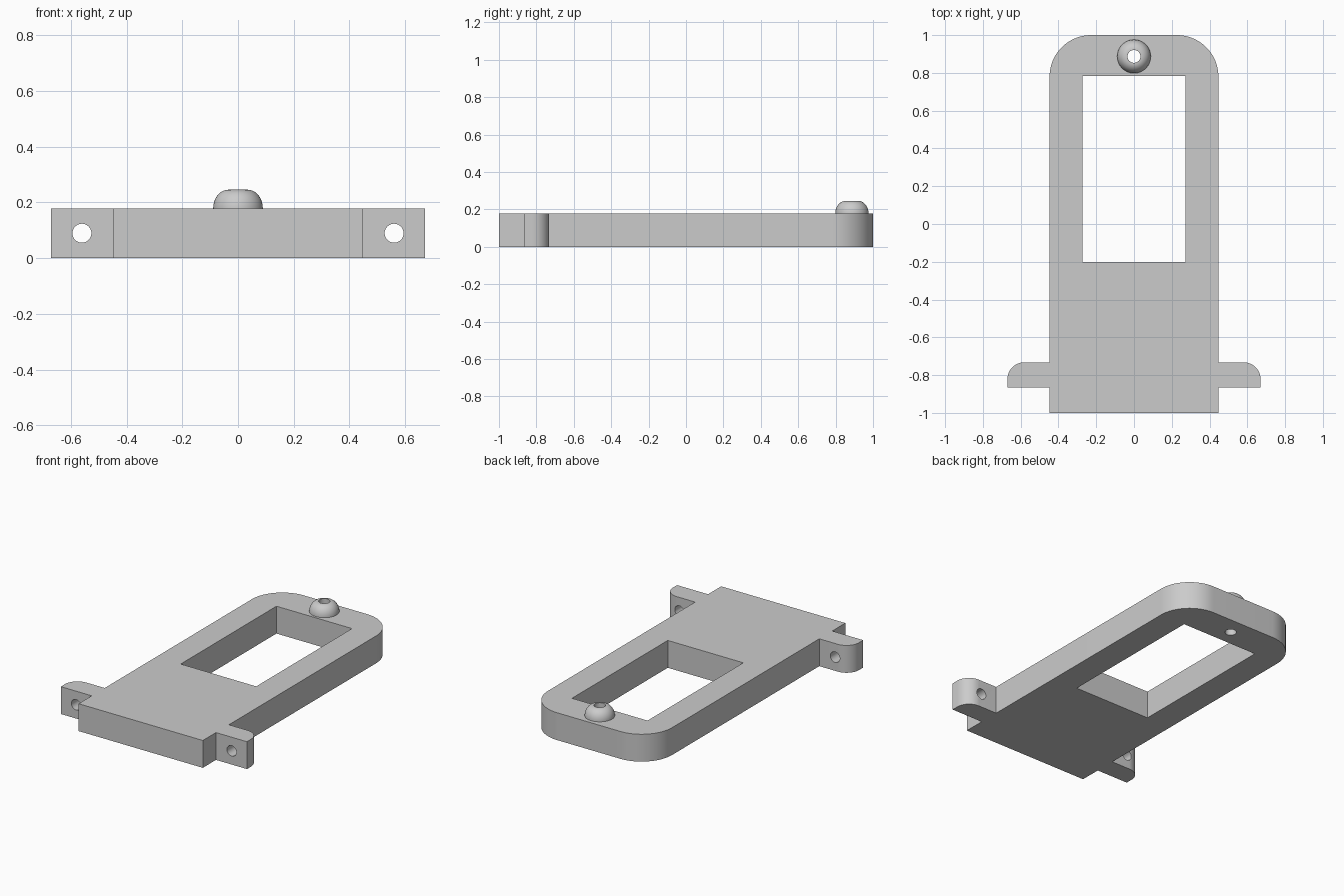
import bpy, bmesh
from math import radians, sin, cos, pi
from mathutils import Matrix, Vector

if "Cube" in bpy.data.objects:
    bpy.data.objects.remove(bpy.data.objects["Cube"], do_unlink=True)

HEIGHT = 0.178
HOLE = 0.034
KNOB_Y = 0.887

grey = bpy.data.materials.new("light_grey")
grey.use_nodes = True
grey.diffuse_color = (0.6, 0.6, 0.6, 1)
grey.node_tree.nodes["Principled BSDF"].inputs["Base Color"].default_value = (0.6, 0.6, 0.6, 1)


def arc(cx, cy, r, start, end, steps):
    angles = [radians(start + (end - start) * i / steps) for i in range(steps + 1)]
    return [(cx + r * cos(a), cy + r * sin(a)) for a in angles]


def make_object(name, bm):
    bmesh.ops.recalc_face_normals(bm, faces=bm.faces)
    mesh = bpy.data.meshes.new(name)
    bm.to_mesh(mesh)
    bm.free()
    mesh.materials.append(grey)
    obj = bpy.data.objects.new(name, mesh)
    bpy.context.collection.objects.link(obj)
    return obj


def select_only(obj):
    bpy.ops.object.select_all(action="DESELECT")
    obj.select_set(True)
    bpy.context.view_layer.objects.active = obj


def add_cylinder(bm, location, axis_rotation, depth):
    bmesh.ops.create_cone(bm, cap_ends=True, segments=40, radius1=HOLE, radius2=HOLE,
                          depth=depth, matrix=Matrix.Translation(location) @ axis_rotation)


# Base plate: half outline with one side lug, mirrored and extruded
half = [(0.447, -1), (0.447, -0.865), (0.67, -0.865)]
half += arc(0.58, -0.822, 0.09, 0, 90, 12)
half += [(0.447, -0.732)]
half += arc(0.227, 0.78, 0.22, 0, 90, 20)
outline = half + [(-x, y) for x, y in reversed(half)]

bm = bmesh.new()
face = bm.faces.new([bm.verts.new((x, y, 0)) for x, y in outline])
top = bmesh.ops.extrude_face_region(bm, geom=[face])["geom"]
bmesh.ops.translate(bm, vec=(0, 0, HEIGHT),
                    verts=[v for v in top if isinstance(v, bmesh.types.BMVert)])
plate = make_object("base_plate", bm)

# Cutter: window, lug holes and the hole under the knob
bm = bmesh.new()
window = Matrix.Translation((0, 0.2915, HEIGHT / 2)) @ Matrix.Diagonal((0.544, 0.985, 1, 1))
bmesh.ops.create_cube(bm, size=1, matrix=window)
for side in (-1, 1):
    add_cylinder(bm, Vector((side * 0.56, -0.8, HEIGHT / 2)), Matrix.Rotation(pi / 2, 4, "X"), 0.4)
add_cylinder(bm, Vector((0, KNOB_Y, HEIGHT / 2)), Matrix.Identity(4), 0.5)
cutter = make_object("opening_cutter", bm)
cutter.hide_render = True

cut = plate.modifiers.new("openings", "BOOLEAN")
cut.operation = "DIFFERENCE"
cut.solver = "EXACT"
cut.object = cutter
select_only(plate)
bpy.ops.object.modifier_apply(modifier=cut.name)
bpy.data.objects.remove(cutter, do_unlink=True)

# Knob: rounded ring profile revolved around the hole
dome = [(0.035 + 0.054 * cos(a), HEIGHT + 0.067 * sin(a))
        for a in [pi / 2 * i / 12 for i in range(13)]]
profile = dome + [(HOLE, HEIGHT + 0.067), (HOLE, HEIGHT)]
bm = bmesh.new()
verts = [bm.verts.new((r, 0, z)) for r, z in profile]
edges = [bm.edges.new(pair) for pair in zip(verts, verts[1:])]
bmesh.ops.spin(bm, geom=verts + edges, cent=(0, 0, 0), axis=(0, 0, 1),
               angle=2 * pi, steps=40, use_merge=False)
bmesh.ops.remove_doubles(bm, verts=bm.verts, dist=0.0005)
knob = make_object("round_knob", bm)
knob.location.y = KNOB_Y

for obj in (plate, knob):
    select_only(obj)
    bpy.ops.object.shade_smooth_by_angle(angle=radians(30))
